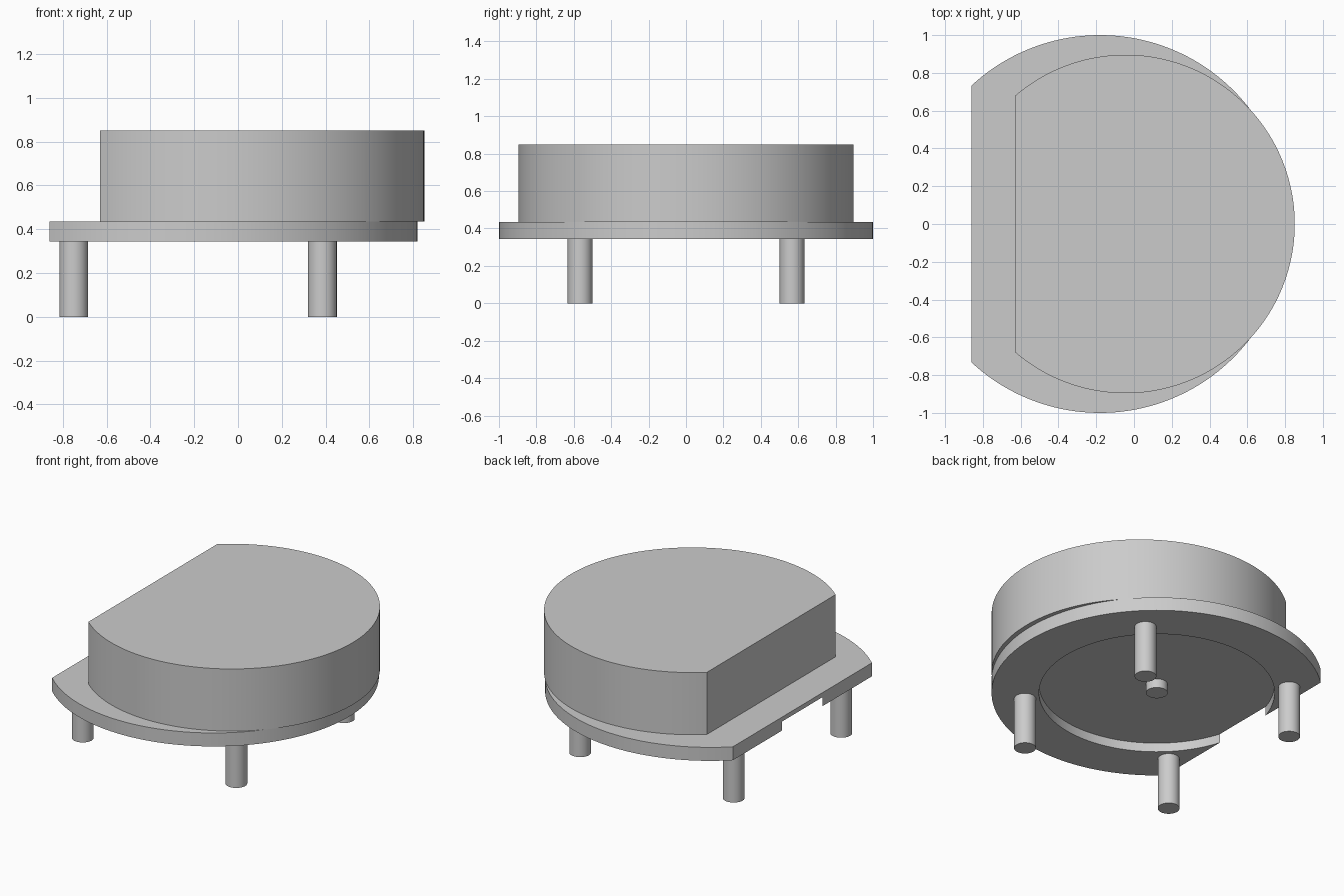
import bpy
import bmesh
import math

default = bpy.data.objects.get("Cube")
if default:
    bpy.data.objects.remove(default, do_unlink=True)

grey = bpy.data.materials.new("light_grey")
grey.use_nodes = True
COLOUR = (0.6, 0.6, 0.6, 1)
grey.diffuse_color = COLOUR
grey.node_tree.nodes["Principled BSDF"].inputs["Base Color"].default_value = COLOUR

# Heights and shared centre of the plate
PLATE_X = -0.18
PLATE_BOTTOM, RECESS_TOP, PLATE_TOP, CAP_TOP = 0.345, 0.405, 0.435, 0.85


def disc(name, x, y, radius, bottom, top, flat_x=None, sides=128):
    """Upright cylinder, optionally sliced flat on its -x side."""
    start = 0 if flat_x is None else math.acos((x - flat_x) / radius)
    sweep = 2 * math.pi - 2 * start
    count = sides if flat_x is None else sides + 1
    bm = bmesh.new()
    ring = []
    for i in range(count):
        a = math.pi + start + sweep * i / sides
        ring.append(bm.verts.new((x + radius * math.cos(a), y + radius * math.sin(a), bottom)))
    base = bm.faces.new(ring)
    new = bmesh.ops.extrude_face_region(bm, geom=[base])["geom"]
    verts = [v for v in new if isinstance(v, bmesh.types.BMVert)]
    bmesh.ops.translate(bm, verts=verts, vec=(0, 0, top - bottom))
    bmesh.ops.recalc_face_normals(bm, faces=bm.faces)
    mesh = bpy.data.meshes.new(name)
    bm.to_mesh(mesh)
    bm.free()
    mesh.materials.append(grey)
    obj = bpy.data.objects.new(name, mesh)
    bpy.context.collection.objects.link(obj)
    return obj


def select_only(obj):
    bpy.ops.object.select_all(action="DESELECT")
    obj.select_set(True)
    bpy.context.view_layer.objects.active = obj


# Base plate with a round recess underneath that breaks through the flat edge
plate = disc("base_plate", PLATE_X, 0, 1.0, PLATE_BOTTOM, PLATE_TOP, flat_x=-0.86)
cutter = disc("recess_cutter", PLATE_X, 0, 0.713, PLATE_BOTTOM - 0.1, RECESS_TOP)
cutter.hide_render = True
cut = plate.modifiers.new("recess", "BOOLEAN")
cut.operation = "DIFFERENCE"
cut.solver = "EXACT"
cut.object = cutter
select_only(plate)
bpy.ops.object.modifier_apply(modifier=cut.name)
bpy.data.objects.remove(cutter, do_unlink=True)

# Tall housing and the short stub in the recess
parts = [
    plate,
    disc("housing", -0.045, 0, 0.896, PLATE_TOP, CAP_TOP, flat_x=-0.63),
    disc("centre_stub", PLATE_X, 0, 0.066, PLATE_BOTTOM, RECESS_TOP, sides=48),
]

# Four legs
for end, x in (("right", -0.75), ("left", 0.385)):
    for side, y in (("front", -0.567), ("back", 0.567)):
        parts.append(disc(f"{side}_{end}_leg", x, y, 0.066, 0, PLATE_BOTTOM, sides=48))

for part in parts:
    select_only(part)
    bpy.ops.object.shade_smooth_by_angle(angle=math.radians(30))
